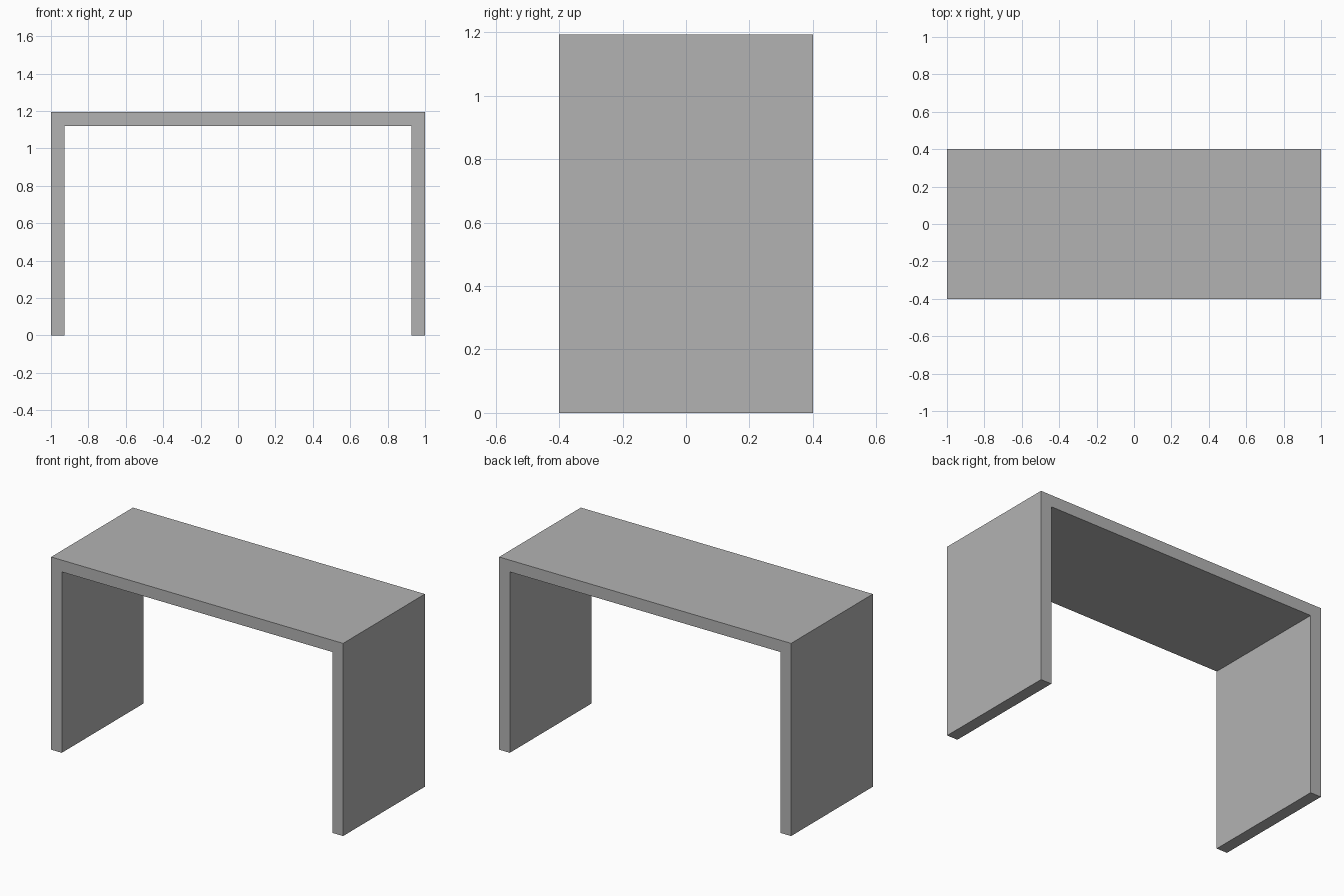
import bpy
import bmesh

cube = bpy.data.objects.get("Cube")
if cube:
    bpy.data.objects.remove(cube, do_unlink=True)

HALF_WIDTH, HALF_DEPTH, HEIGHT, THICKNESS = 1.0, 0.4, 1.193, 0.073

# One plain grey for the whole table
color = (0.45, 0.45, 0.45, 1)
grey = bpy.data.materials.new("plain grey")
grey.use_nodes = True
grey.diffuse_color = color
grey.node_tree.nodes["Principled BSDF"].inputs["Base Color"].default_value = color

# Table: half of the arch profile, mirrored, then extruded from front to back
inner = HALF_WIDTH - THICKNESS
half = [(HALF_WIDTH, 0), (HALF_WIDTH, HEIGHT)]
half_inner = [(inner, HEIGHT - THICKNESS), (inner, 0)]
flip = lambda points: [(-x, z) for x, z in reversed(points)]
profile = half + flip(half) + flip(half_inner) + half_inner

bm = bmesh.new()
front = bm.faces.new([bm.verts.new((x, -HALF_DEPTH, z)) for x, z in profile])
extruded = bmesh.ops.extrude_face_region(bm, geom=[front], use_keep_orig=True)
back = [v for v in extruded["geom"] if isinstance(v, bmesh.types.BMVert)]
bmesh.ops.translate(bm, verts=back, vec=(0, 2 * HALF_DEPTH, 0))
bmesh.ops.recalc_face_normals(bm, faces=bm.faces)

mesh = bpy.data.meshes.new("waterfall_table")
bm.to_mesh(mesh)
bm.free()
mesh.materials.append(grey)
table = bpy.data.objects.new("waterfall_table", mesh)
bpy.context.collection.objects.link(table)
